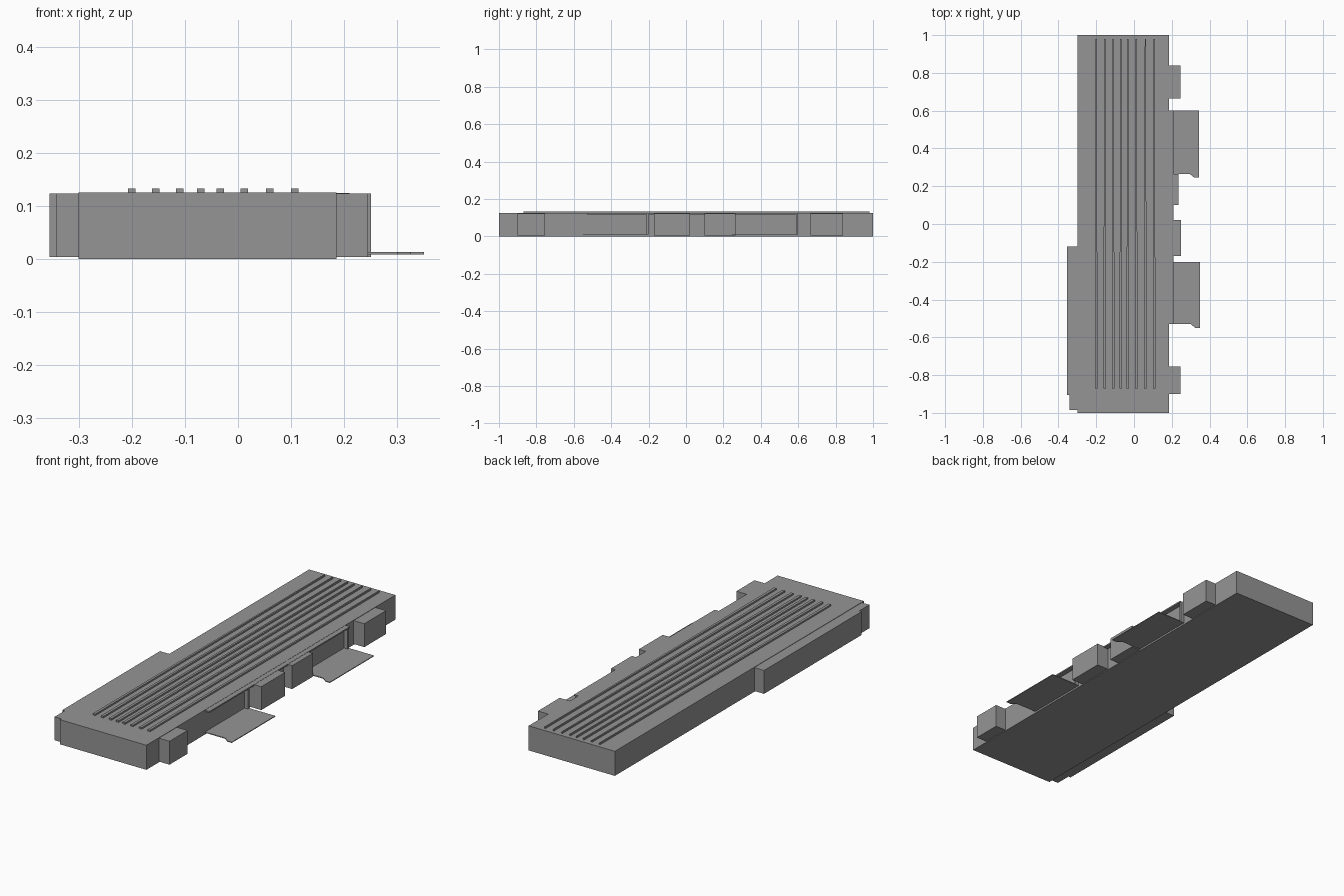
import bpy
import bmesh

default = bpy.data.objects.get("Cube")
if default:
    bpy.data.objects.remove(default, do_unlink=True)

grey = bpy.data.materials.new("plain grey")
grey.use_nodes = True
colour = (0.3, 0.3, 0.3, 1)
grey.diffuse_color = colour
grey.node_tree.nodes["Principled BSDF"].inputs["Base Color"].default_value = colour


def prism(name, outline, z0, z1):
    """Extrude a flat outline from z0 up to z1."""
    bm = bmesh.new()
    base = bm.faces.new([bm.verts.new((x, y, z0)) for x, y in outline])
    top = bmesh.ops.extrude_face_region(bm, geom=[base])["geom"]
    verts = [v for v in top if isinstance(v, bmesh.types.BMVert)]
    bmesh.ops.translate(bm, verts=verts, vec=(0, 0, z1 - z0))
    bmesh.ops.recalc_face_normals(bm, faces=bm.faces)
    mesh = bpy.data.meshes.new(name)
    bm.to_mesh(mesh)
    bm.free()
    mesh.materials.append(grey)
    obj = bpy.data.objects.new(name, mesh)
    bpy.context.collection.objects.link(obj)
    return obj


def box(name, x0, x1, y0, y1, z0, z1):
    return prism(name, [(x0, y0), (x1, y0), (x1, y1), (x0, y1)], z0, z1)


ROOF = 0.125
WALL = 0.185

# Long main hall
box("main_hall", -0.30, WALL, -1, 1, 0, ROOF)

# Stepped wing along the -x side
prism("side_wing", [(-0.29, -0.985), (-0.342, -0.985), (-0.342, -0.905),
                    (-0.355, -0.905), (-0.355, -0.12), (-0.29, -0.12)],
      0.004, 0.123)

# Projecting blocks along the +x side
blocks = {"front_block": (0.245, -0.90, -0.755),
          "middle_block": (0.25, -0.17, 0.022),
          "inner_block": (0.235, 0.10, 0.265),
          "back_block": (0.245, 0.665, 0.84)}
for name, (x, y0, y1) in blocks.items():
    box(name, WALL - 0.01, x, y0, y1, 0.004, 0.123)

# Thin eave over the entrance side
box("eave", WALL - 0.01, 0.21, -0.53, 0.60, 0.117, ROOF - 0.001)

# Entrance platforms with a clipped outer corner, and a post by each
for name, y0, y1, x in (("front", -0.53, -0.20, 0.35), ("back", 0.265, 0.60, 0.345)):
    prism(name + "_platform",
          [(WALL, y0), (x - 0.05, y0), (x - 0.025, y0 - 0.02),
           (x, y0 - 0.02), (x, y1), (WALL, y1)], 0.009, 0.013)
    box(name + "_post", WALL - 0.01, 0.205, y1 - 0.012, y1, 0.01, 0.12)

# Roof ribs, narrowing slightly to the back
for i, x in enumerate((-0.2, -0.155, -0.11, -0.07, -0.033, 0.012, 0.06, 0.107)):
    prism(f"roof_rib_{i + 1}", [(x - 0.007, -0.87), (x + 0.007, -0.87),
                                (x + 0.003, 0.98), (x - 0.003, 0.98)],
          ROOF - 0.005, 0.133)
